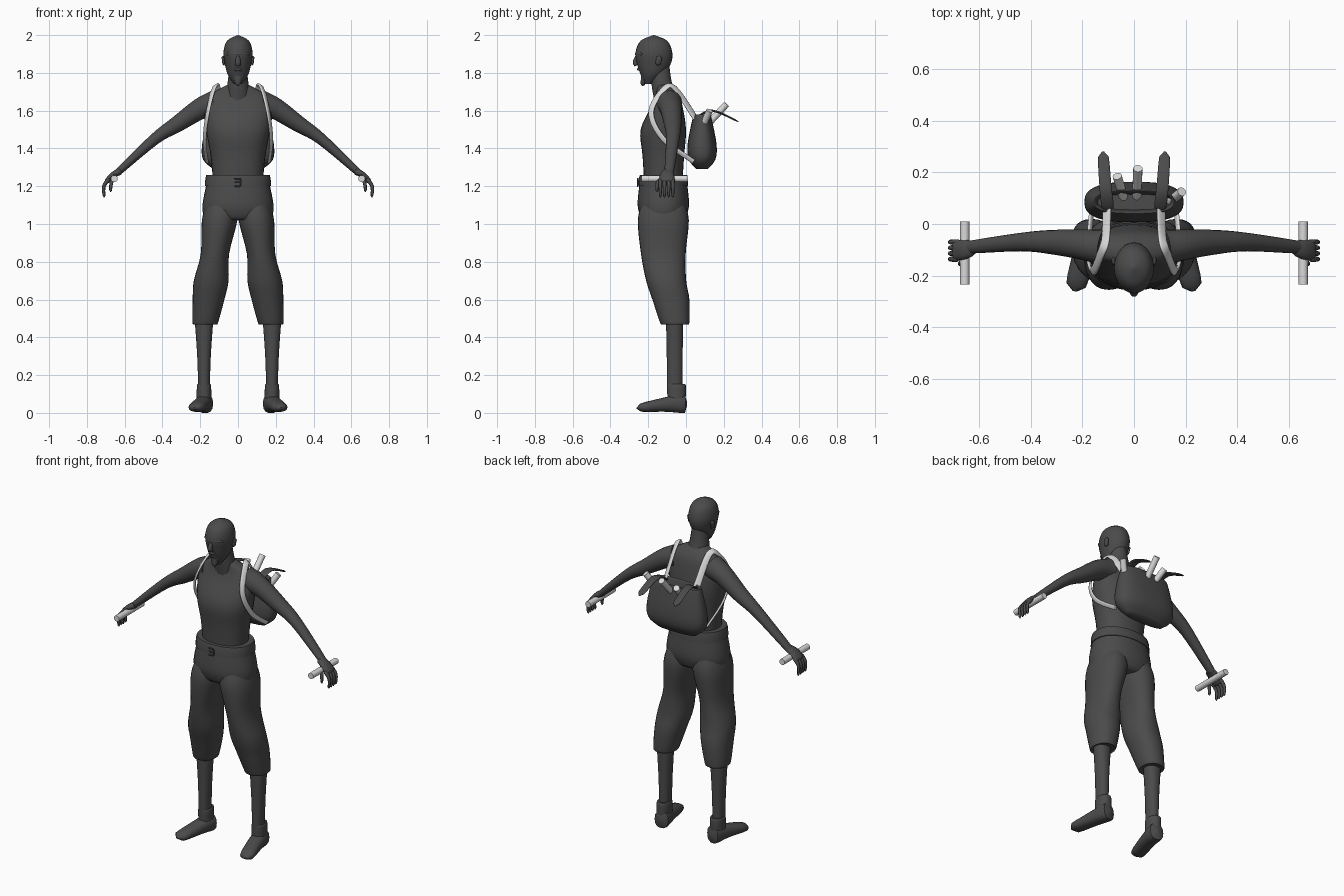
import bpy, math
from mathutils import Vector

if "Cube" in bpy.data.objects:
    bpy.data.objects.remove(bpy.data.objects["Cube"], do_unlink=True)


def material(name, value):
    mat = bpy.data.materials.new(name)
    mat.use_nodes = True
    colour = (value, value, value, 1)
    mat.diffuse_color = colour
    mat.node_tree.nodes["Principled BSDF"].inputs["Base Color"].default_value = colour
    return mat


charcoal = material("charcoal", .07)
pale_grey = material("pale_grey", .7)
along_x, along_y, along_z = Vector((1, 0, 0)), Vector((0, 1, 0)), Vector((0, 0, 1))


def smooth_rows(rows, steps):
    """Pass a smooth curve through rows of equal length."""
    result = []
    last = len(rows) - 1
    for i in range(last):
        before, start, end, after = (rows[max(0, min(last, i + k))] for k in (-1, 0, 1, 2))
        for step in range(steps):
            t = step / steps
            result.append([b + t / 2 * (c - a + t * (2*a - 5*b + 4*c - d + t * (3*(b - c) + d - a)))
                           for a, b, c, d in zip(before, start, end, after)])
    return result + [list(rows[-1])]


def skin(name, rings, mat):
    """Join equal rings of points into a closed, smooth shaded surface."""
    count = len(rings[0])
    points = [point for ring in rings for point in ring]
    faces = []
    for i in range(len(rings) - 1):
        low, high = i * count, (i + 1) * count
        for j in range(count):
            k = (j + 1) % count
            faces.append((low + j, low + k, high + k, high + j))
    faces.append(tuple(reversed(range(count))))
    faces.append(tuple(range(len(points) - count, len(points))))
    mesh = bpy.data.meshes.new(name)
    mesh.from_pydata(points, [], faces)
    mesh.materials.append(mat)
    part = bpy.data.objects.new(name, mesh)
    bpy.context.collection.objects.link(part)
    bpy.ops.object.select_all(action="DESELECT")
    part.select_set(True)
    bpy.context.view_layer.objects.active = part
    bpy.ops.object.mode_set(mode="EDIT")
    bpy.ops.mesh.select_all(action="SELECT")
    bpy.ops.mesh.normals_make_consistent(inside=False)
    bpy.ops.object.mode_set(mode="OBJECT")
    bpy.ops.object.shade_smooth_by_angle(angle=math.radians(50))


def oval(count, power):
    """Unit ellipse, squarer as the power rises."""
    for j in range(count):
        angle = math.tau * j / count
        yield [math.copysign(abs(v) ** (2 / power), v) for v in (math.cos(angle), math.sin(angle))]


def loft(name, rows, mat=charcoal, middle=lambda z: 0, count=28, steps=4, power=2.2):
    """Level rings, each given by height, centre y, half width and half depth."""
    rings = []
    for z, y, width, depth in smooth_rows(rows, steps):
        rings.append([(middle(z) + u * width, y + v * depth, z) for u, v in oval(count, power)])
    skin(name, rings, mat)


def sweep(name, path, size, tip=None, mat=charcoal, hint=along_x, count=14, steps=5,
          side=1, around=None, power=2, rounded=True):
    """Rings across a path, tapering from size to tip; the first size lies along the hint."""
    path = [Vector(p) for p in smooth_rows(path, steps)]
    size, tip = Vector(size), Vector(tip or size)
    last = len(path) - 1
    rings = []
    for i, centre in enumerate(path):
        t = i / last
        tangent = (path[min(i + 1, last)] - path[max(i - 1, 0)]).normalized()
        guide = tangent.cross(centre - around) if around else hint
        across = (guide - tangent * guide.dot(tangent)).normalized()
        up = tangent.cross(across)
        scale = math.sqrt(max(.04, 1 - abs(2 * t - 1) ** 8)) if rounded else 1
        wide, thick = size.lerp(tip, t) * scale
        ring = [centre + across * u * wide + up * v * thick for u, v in oval(count, power)]
        rings.append([(side * p.x, p.y, max(p.z, 0)) for p in ring])
    skin(name, rings, mat)


def stick(name, start, end):
    sweep(name, [start, end], (.018, .018), mat=pale_grey, steps=1, rounded=False)


# Torso, neck and head
loft("torso", [(1.2, -.12, .13, .1), (1.36, -.12, .145, .11), (1.5, -.12, .17, .12),
               (1.63, -.1, .18, .08), (1.69, -.1, .14, .06), (1.74, -.12, .05, .04)])
sweep("neck", [(0, -.11, 1.66), (0, -.13, 1.75), (0, -.14, 1.86)], (.07, .06), (.04, .05),
      rounded=False)
loft("head", [(1.74, -.2, .02, .02), (1.79, -.18, .054, .06), (1.85, -.17, .07, .09),
              (1.91, -.17, .077, .097), (1.97, -.17, .058, .07), (2, -.17, .002, .002)], power=2)
sweep("nose", [(0, -.25, 1.9), (0, -.27, 1.86), (0, -.26, 1.84)], (.009, .01), (.018, .014))
sweep("brow", [(-.06, -.23, 1.9), (0, -.26, 1.9), (.06, -.23, 1.9)], (.009, .01), hint=along_z)
sweep("lip", [(-.03, -.22, 1.81), (0, -.25, 1.82), (.03, -.22, 1.81)], (.008, .01), hint=along_z)
sweep("teeth", [(-.02, -.24, 1.81), (.02, -.24, 1.81)], (.004, .005), mat=pale_grey, hint=along_z)
sweep("goatee", [(0, -.22, 1.79), (0, -.23, 1.73)], (.03, .02), (.01, .01))

# Trousers above the legs, the belt and its hook buckle
loft("trouser_hips", [(1.25, -.12, .16, .12), (1.2, -.12, .17, .128), (1.1, -.12, .188, .136),
                      (1.04, -.12, .18, .12), (1.02, -.12, .15, .1)])
loft("belt", [(1.2, -.12, .175, .132), (1.24, -.12, .173, .13), (1.26, -.12, .168, .124)], steps=1)
for z in (1.2, 1.22, 1.24):
    sweep("buckle_bar", [(-.02, -.256, z), (.015, -.256, z)], (.004, .004), hint=along_z)
sweep("buckle_spine", [(.015, -.256, 1.2), (.015, -.256, 1.24)], (.004, .004))

for side, tag in ((1, "left_"), (-1, "right_")):
    sweep(tag + "ear", [(.074, -.15, 1.84), (.08, -.14, 1.89)], (.008, .015), side=side)

    # Legs and shoes
    loft(tag + "trouser_leg", [(1.12, -.12, .08, .11), (1.02, -.12, .094, .135),
                               (.84, -.12, .075, .118), (.7, -.105, .092, .106),
                               (.6, -.08, .084, .098), (.48, -.06, .068, .078),
                               (.47, -.06, .06, .07)],
         middle=lambda z: side * (.24 - .14 * z))
    loft(tag + "shin", [(.5, -.06, .05, .046), (.3, -.06, .036, .042), (.1, -.06, .03, .04)],
         middle=lambda z: side * .18)
    loft(tag + "shoe_cuff", [(.03, -.05, .038, .046), (.14, -.05, .038, .05), (.15, -.05, .03, .04)],
         middle=lambda z: side * .18)
    sweep(tag + "shoe", [(.17, .004, .05), (.19, -.1, .045), (.23, -.26, .025)],
          (.046, .06), (.042, .02), side=side, power=2.4)

    # Arm and hand
    sweep(tag + "arm", [(.12, -.09, 1.64), (.2, -.08, 1.61), (.32, -.07, 1.53),
                        (.44, -.07, 1.45), (.64, -.09, 1.27)],
          (.07, .07), (.024, .018), hint=along_y, side=side, rounded=False, count=18)
    sweep(tag + "palm", [(.62, -.09, 1.28), (.66, -.1, 1.26), (.7, -.1, 1.22)],
          (.03, .02), (.044, .014), hint=along_y, side=side)
    for k, finger in enumerate(("little", "ring", "middle", "index")):
        y = -.07 - .022 * k
        sweep(tag + finger + "_finger", [(.68, y, 1.24), (.71, y, 1.2), (.708, y, 1.14)],
              (.012, .012), (.007, .007), hint=along_y, side=side, count=8)
    sweep(tag + "thumb", [(.65, -.12, 1.26), (.67, -.15, 1.22), (.675, -.155, 1.17)],
          (.013, .013), (.007, .007), side=side, count=8)
    stick(tag + "hand_stick", (side * .655, -.235, 1.24), (side * .655, .01, 1.24))

    # Strap over the shoulder and under the arm to the pack
    sweep(tag + "strap", [(.105, .05, 1.56), (.11, -.06, 1.72), (.13, -.12, 1.71),
                          (.16, -.185, 1.59), (.177, -.12, 1.45), (.165, .04, 1.33)],
          (.02, .007), (.013, .006), mat=pale_grey, around=Vector((0, -.1, 1.55)),
          side=side, power=3, rounded=False)
    # Loose flap strip on the pack
    sweep(tag + "pack_flap", [(.1, .05, 1.56), (.11, .14, 1.6), (.12, .28, 1.54)],
          (.025, .006), (.022, .005), side=side, power=3)

# Pack with a sunken opening, and the sticks inside
loft("backpack", [(1.29, .085, .13, .03), (1.34, .085, .184, .07), (1.42, .085, .19, .077),
                  (1.56, .085, .162, .05), (1.575, .085, .15, .04), (1.53, .085, .14, .03)],
     power=2.6, count=36)
stick("left_pack_stick", (.13, .08, 1.5), (.185, .125, 1.6))
stick("middle_pack_stick", (.01, .09, 1.5), (.015, .215, 1.635))
stick("right_pack_stick", (-.035, .085, 1.5), (-.065, .185, 1.6))
